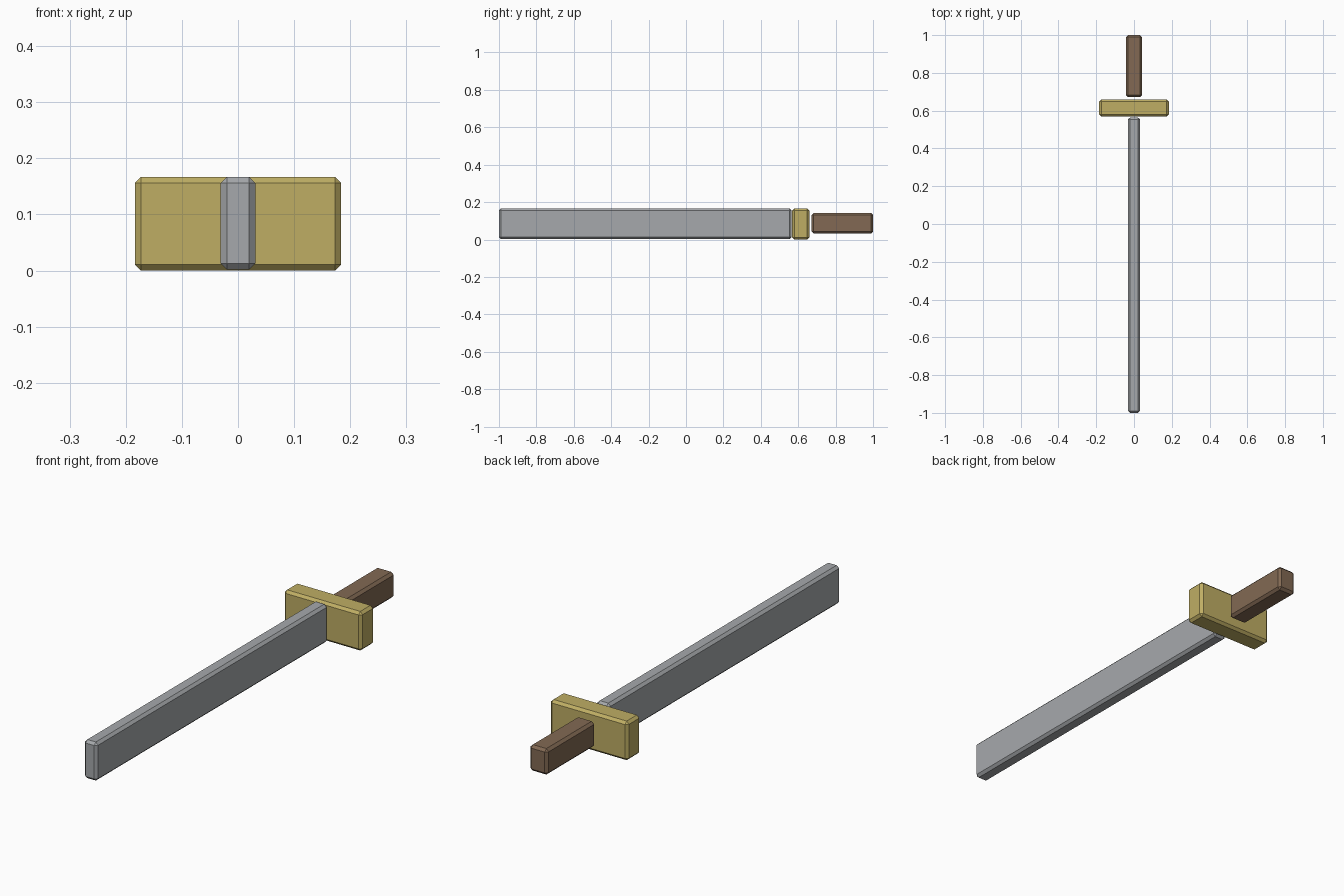
import bpy
import bmesh

if "Cube" in bpy.data.objects:
    bpy.data.objects.remove(bpy.data.objects["Cube"])


def to_linear(c):
    c /= 255
    return c / 12.92 if c <= 0.04045 else ((c + 0.055) / 1.055) ** 2.4


def material(name, rgb):
    m = bpy.data.materials.new(name)
    m.diffuse_color = (*[to_linear(c) for c in rgb], 1)
    m.use_nodes = True
    m.node_tree.nodes["Principled BSDF"].inputs["Base Color"].default_value = m.diffuse_color
    return m


def chamfered_box(name, lo, hi, mat, chamfer=0.011):
    """Flat-shaded box between two corners with single-cut chamfered edges."""
    bm = bmesh.new()
    bmesh.ops.create_cube(bm, size=1)
    for v in bm.verts:
        v.co = [(a + b) / 2 + c * (b - a) for a, b, c in zip(lo, hi, v.co)]
    bmesh.ops.bevel(bm, geom=bm.edges[:], offset=chamfer,
                    offset_type='OFFSET', segments=1, affect='EDGES')
    mesh = bpy.data.meshes.new(name)
    bm.to_mesh(mesh)
    bm.free()
    mesh.materials.append(mat)
    obj = bpy.data.objects.new(name, mesh)
    bpy.context.collection.objects.link(obj)
    return obj


steel = material("steel grey", (166, 169, 172))
brass = material("brass yellow", (191, 174, 100))
wood = material("wood brown", (130, 105, 83))

# Long blade standing on its edge
chamfered_box("blade", (-0.031, -1.0, 0.002), (0.031, 0.565, 0.167), steel)
# Wide cross guard behind the blade
chamfered_box("guard", (-0.184, 0.568, 0.0), (0.184, 0.659, 0.167), brass)
# Short grip, separated from the guard by a small gap
chamfered_box("grip", (-0.043, 0.672, 0.031), (0.043, 1.0, 0.142), wood)
